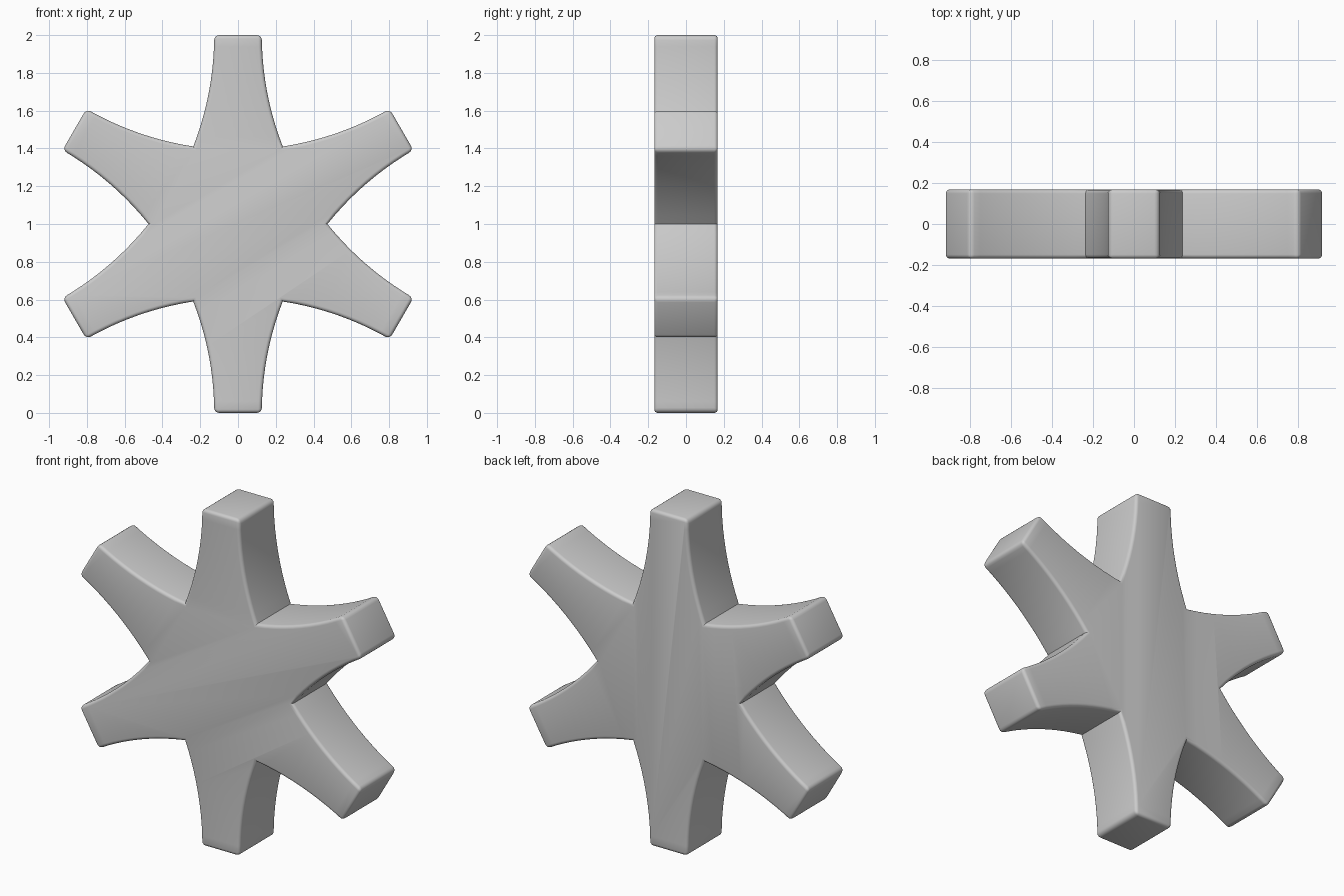
import bpy, bmesh, math

if "Cube" in bpy.data.objects:
    bpy.data.objects.remove(bpy.data.objects["Cube"])

ARMS = 6
HALF_DEPTH = 0.168
VALLEY = (0.237, 0.410)   # side of one upright arm: base point
TIP = (0.126, 1.0)        # and end point
STEPS = 10

# Concave arc along one arm side, tangent to the arm direction at the tip
dx, dy = VALLEY[0] - TIP[0], TIP[1] - VALLEY[1]
radius = (dx * dx + dy * dy) / (2 * dx)
sweep = math.asin(dy / radius)
side = []
for i in range(STEPS + 1):
    a = sweep * (1 - i / STEPS)
    side.append((TIP[0] + radius * (1 - math.cos(a)), TIP[1] - radius * math.sin(a)))

# One arm outline, right valley to just before left valley, repeated around the hub
arm = side + [(-x, z) for x, z in reversed(side[1:])]
outline, valleys, corners = [], [], []
for k in range(ARMS):
    t = k * math.tau / ARMS
    valleys.append(len(outline))
    corners += [len(outline) + STEPS, len(outline) + STEPS + 1]
    for x, z in arm:
        outline.append((x * math.cos(t) - z * math.sin(t),
                        x * math.sin(t) + z * math.cos(t) + 1))

# Extruded star
bm = bmesh.new()
front = [bm.verts.new((x, -HALF_DEPTH, z)) for x, z in outline]
back = [bm.verts.new((x, HALF_DEPTH, z)) for x, z in outline]
n = len(outline)
bm.faces.new(front)
bm.faces.new(back[::-1])
for i in range(n):
    j = (i + 1) % n
    bm.faces.new((front[j], front[i], back[i], back[j]))
bmesh.ops.recalc_face_normals(bm, faces=bm.faces)

# Round the rims and the arm tips, leaving the valleys sharp
weight = bm.edges.layers.float.new("bevel_weight_edge")
for i in range(n):
    for ring in (front, back):
        bm.edges.get((ring[i], ring[(i + 1) % n]))[weight] = 0.7
for i in corners:
    bm.edges.get((front[i], back[i]))[weight] = 1.0

mesh = bpy.data.meshes.new("six_arm_star")
bm.to_mesh(mesh)
bm.free()
star = bpy.data.objects.new("six_arm_star", mesh)
bpy.context.collection.objects.link(star)

bevel = star.modifiers.new("rounded_edges", 'BEVEL')
bevel.limit_method = 'WEIGHT'
bevel.width = 0.027
bevel.segments = 4

bpy.context.view_layer.objects.active = star
star.select_set(True)
bpy.ops.object.modifier_apply(modifier=bevel.name)
bpy.ops.object.shade_smooth_by_angle(angle=math.radians(35))
